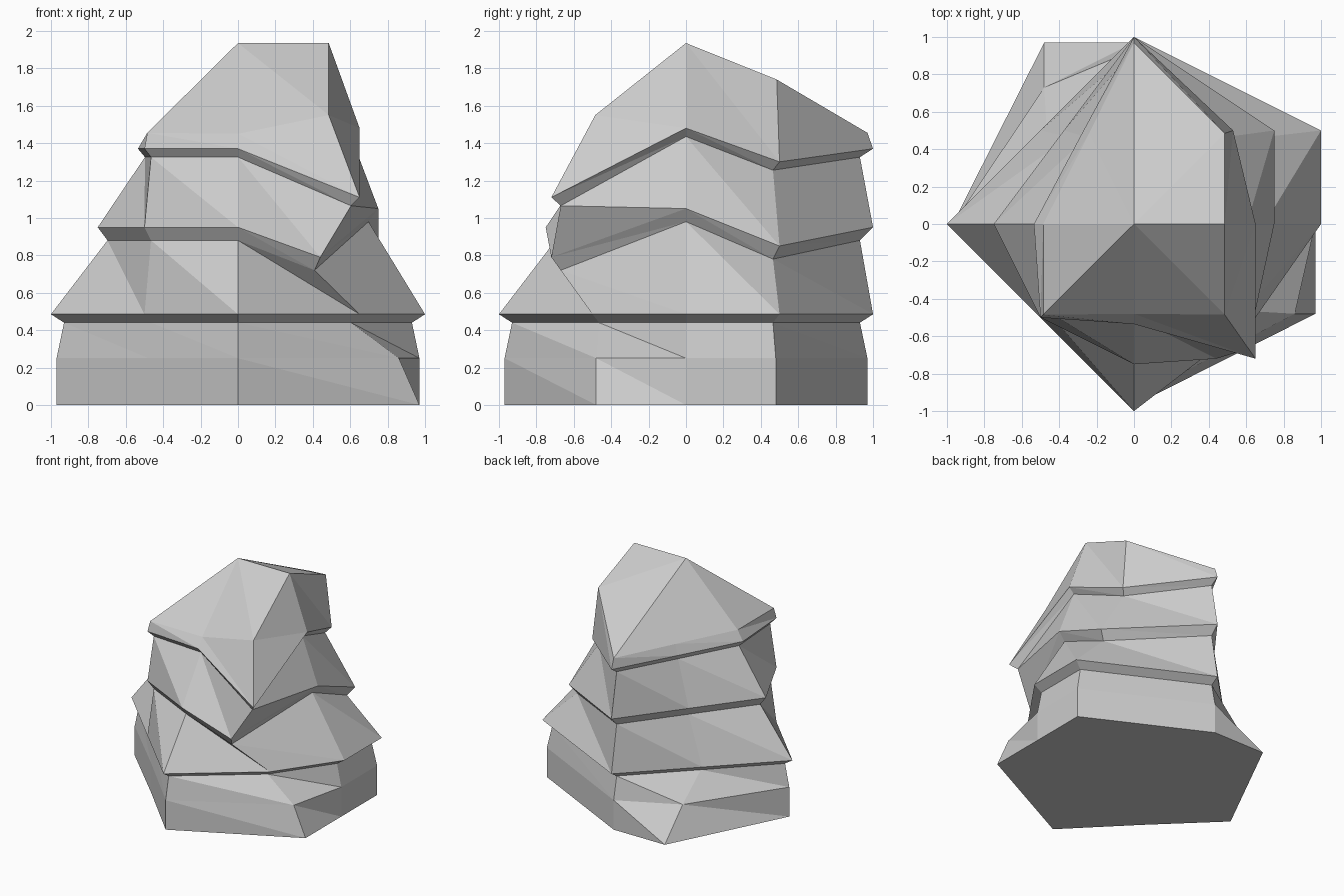
import bpy, bmesh

if "Cube" in bpy.data.objects:
    bpy.data.objects.remove(bpy.data.objects["Cube"])

# Cross-sections run counter-clockwise from above:
# front, front-right, right, back-right, back, back-left, left, front-left
foot_xy = [(0, -.97), (.97, -.48), (.97, 0), (.97, .48),
           (0, .97), (-.48, .97), (-.97, 0), (-.48, -.48)]
foot = [(x, y, 0) for x, y in foot_xy]

# Vertical foot, chipped at two corners
band = [(x, y, .25) for x, y in foot_xy]
band[1] = (.86, -.48, .25)
band[5] = (-.48, .73, .25)

# Overhanging strata rims
low_rim = [(0, -1, .485), (.65, -.5, .485), (1, 0, .485), (1, .5, .485),
           (0, 1, .485), (-.5, .5, .485), (-1, 0, .485), (-.5, -.5, .485)]
mid_rim = [(0, -.75, .95), (.44, -.72, .79), (.75, 0, 1.05), (.75, .5, .85),
           (0, 1, .95), (-.375, .5, .95), (-.75, 0, .95), (-.5, -.5, .95)]
top_rim = [(0, -.535, 1.37), (.65, -.72, 1.11), (.65, 0, 1.48), (.53, .5, 1.3),
           (0, 1, 1.37), (-.27, .5, 1.37), (-.535, 0, 1.37), (-.5, -.5, 1.37)]
cap = [(0, -.48, 1.45), (.485, -.485, 1.55), (.485, 0, 1.935), (.485, .485, 1.74),
       (0, .97, 1.455), (-.24, .485, 1.455), (-.485, 0, 1.455), (-.485, -.485, 1.455)]
peak = (0, 0, 1.935)


def underside(rim, drop):
    """Recessed section just below an overhanging rim."""
    return [(x * .93, y * .93, z - drop) for x, y, z in rim]


sections = [foot, band,
            underside(low_rim, .045), low_rim,
            underside(mid_rim, .07), mid_rim,
            underside(top_rim, .045), top_rim, cap]

# Loft the sections with triangulated facets
bm = bmesh.new()
rings = [[bm.verts.new(p) for p in s] for s in sections]
for lo, hi in zip(rings, rings[1:]):
    for i in range(8):
        j = (i + 1) % 8
        bm.faces.new((lo[i], lo[j], hi[i]))
        bm.faces.new((lo[j], hi[j], hi[i]))

# Flat bottom and faceted peak
bm.faces.new(rings[0][::-1])
tip = bm.verts.new(peak)
for i in range(8):
    bm.faces.new((rings[-1][i], rings[-1][(i + 1) % 8], tip))

mesh = bpy.data.meshes.new("layered_rock")
bm.to_mesh(mesh)
bm.free()
rock = bpy.data.objects.new("layered_rock", mesh)
bpy.context.collection.objects.link(rock)
